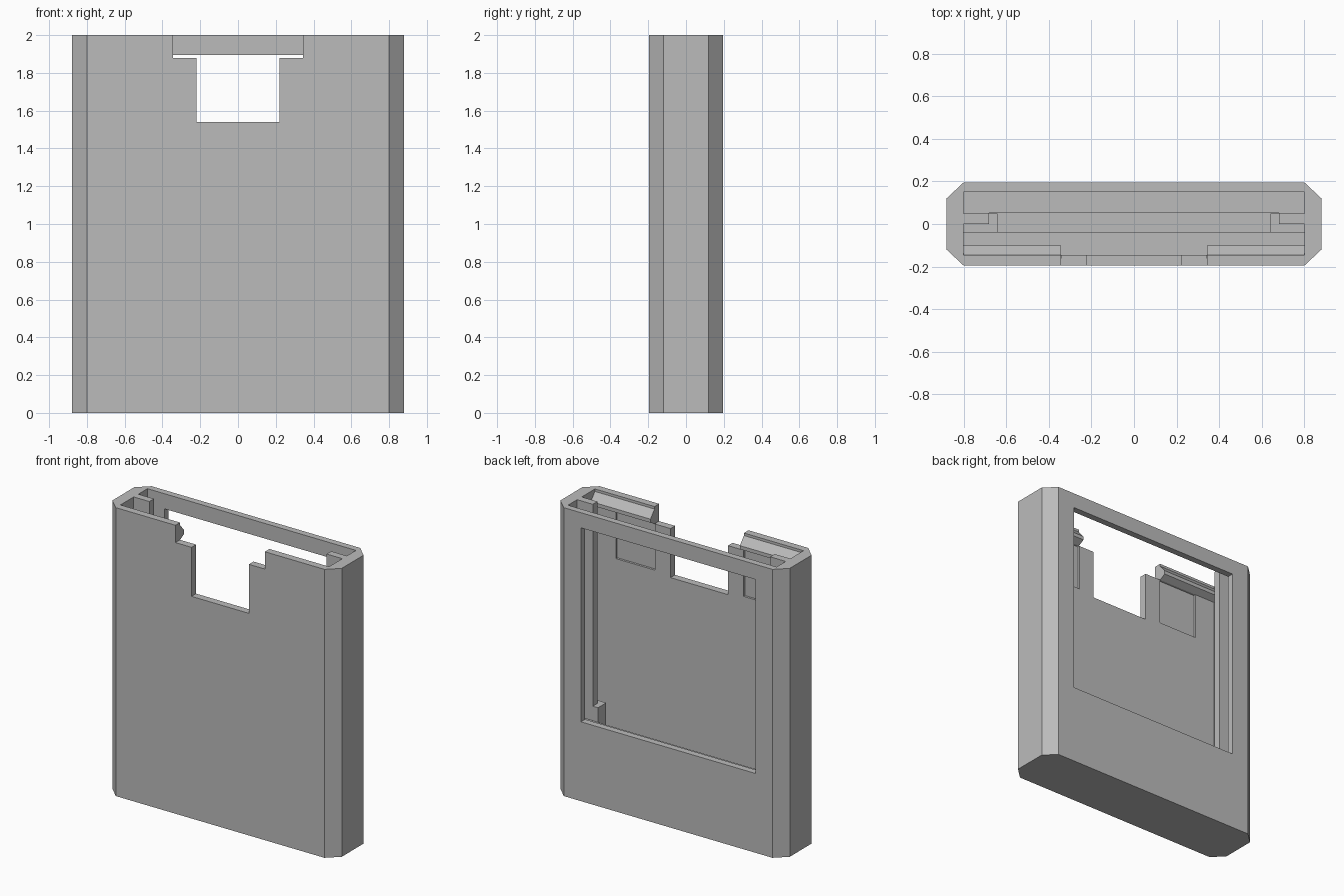
import bpy
import bmesh

cube = bpy.data.objects.get("Cube")
if cube:
    bpy.data.objects.remove(cube, do_unlink=True)

grey = bpy.data.materials.new("plain grey")
grey.use_nodes = True
grey.diffuse_color = (0.5, 0.5, 0.5, 1)
grey.node_tree.nodes["Principled BSDF"].inputs["Base Color"].default_value = (0.5, 0.5, 0.5, 1)


def prism(name, profile, axis, lo, hi):
    """Extrude a 2D profile along x (profile is y, z) or z (profile is x, y)."""
    bm = bmesh.new()
    place = (lambda a, b: (lo, a, b)) if axis == "x" else (lambda a, b: (a, b, lo))
    face = bm.faces.new([bm.verts.new(place(a, b)) for a, b in profile])
    out = bmesh.ops.extrude_face_region(bm, geom=[face])
    shift = (hi - lo, 0, 0) if axis == "x" else (0, 0, hi - lo)
    moved = [v for v in out["geom"] if isinstance(v, bmesh.types.BMVert)]
    bmesh.ops.translate(bm, verts=moved, vec=shift)
    bmesh.ops.recalc_face_normals(bm, faces=bm.faces)
    mesh = bpy.data.meshes.new(name)
    bm.to_mesh(mesh)
    bm.free()
    mesh.materials.append(grey)
    obj = bpy.data.objects.new(name, mesh)
    bpy.context.collection.objects.link(obj)
    return obj


def box(name, x0, x1, y0, y1, z0, z1):
    return prism(name, [(x0, y0), (x1, y0), (x1, y1), (x0, y1)], "z", z0, z1)


def cut(target, *size):
    """Subtract a box from the target and discard the cutter."""
    cutter = box("cutter", *size)
    cutter.hide_render = True
    mod = target.modifiers.new("cut", "BOOLEAN")
    mod.operation = "DIFFERENCE"
    mod.solver = "EXACT"
    mod.object = cutter
    bpy.context.view_layer.objects.active = target
    bpy.ops.object.modifier_apply(modifier=mod.name)
    bpy.data.objects.remove(cutter, do_unlink=True)


# Case shell with chamfered upright corners
outline = [(0.8, -0.195), (0.88, -0.12), (0.88, 0.12), (0.8, 0.195)]
outline += [(-x, y) for x, y in reversed(outline)]
case = prism("case_shell", outline, "z", 0, 2)

top = 2.1
# Stepped inner cavity, open at the top, leaving side rails
cut(case, -0.8, 0.8, 0.05, 0.15, 0.5, top)
cut(case, -0.68, 0.68, -0.02, 0.052, 0.4, top)
cut(case, -0.8, 0.8, -0.042, 0, 0.4, top)
cut(case, -0.8, 0.8, -0.145, -0.04, 0.05, top)
# Rear window
cut(case, -0.67, 0.67, 0.13, 0.3, 0.55, 1.895)
# Stepped notch in the front wall
cut(case, -0.343, 0.343, -0.3, -0.12, 1.88, top)
cut(case, -0.22, 0.22, -0.3, -0.12, 1.54, top)
# Thinned wall below each clip
for x0, x1 in ((0.34, 0.64), (-0.64, -0.34)):
    cut(case, x0, x1, -0.16, -0.13, 1.56, 1.9)

# Snap clips and bottom stops, one per side
hook = [(-0.17, 2), (-0.16, 2), (-0.1, 1.93), (-0.1, 1.905), (-0.145, 1.88), (-0.17, 1.88)]
for side, s in (("left", 1), ("right", -1)):
    lo, hi = sorted((0.343 * s, 0.8 * s))
    prism(side + "_snap_clip", hook, "x", lo, hi)
    lo, hi = sorted((0.64 * s, 0.81 * s))
    box(side + "_bottom_stop", lo, hi, -0.04, 0.05, 0.39, 0.6)
